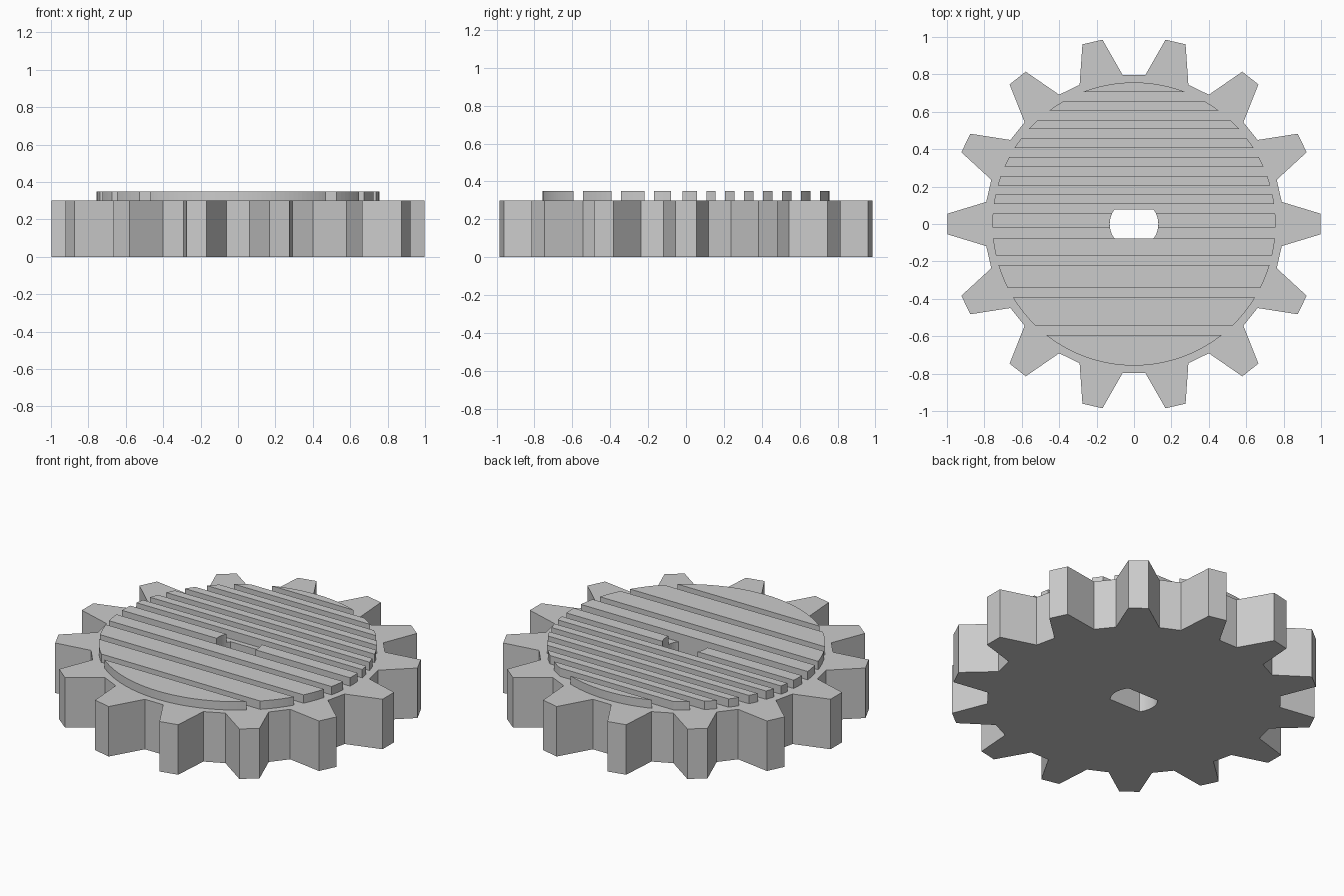
import bpy, bmesh
from math import sin, cos, pi, sqrt, asin, atan2

cube = bpy.data.objects.get("Cube")
if cube:
    bpy.data.objects.remove(cube)

# One plain grey for the whole wheel
grey = bpy.data.materials.new("plain_grey")
grey.use_nodes = True
colour = (0.6, 0.6, 0.6, 1)
grey.diffuse_color = colour
grey.node_tree.nodes["Principled BSDF"].inputs["Base Color"].default_value = colour

TEETH = 14
PLATE_TOP = 0.3
RIDGE_TOP = 0.35
RIDGE_RADIUS = 0.757
BORE_RADIUS = 0.13
BORE_FLAT = 0.078


def slab(name, loops, z0, z1):
    """Extrude a flat outline, with optional holes, from z0 to z1."""
    bm = bmesh.new()
    edges = []
    for loop in loops:
        vs = [bm.verts.new((x, y, z0)) for x, y in loop]
        edges += [bm.edges.new((a, b)) for a, b in zip(vs, vs[1:] + vs[:1])]
    bmesh.ops.triangle_fill(bm, use_beauty=True, edges=edges)
    top = bmesh.ops.extrude_face_region(bm, geom=bm.faces[:], use_keep_orig=True)["geom"]
    moved = [g for g in top if isinstance(g, bmesh.types.BMVert)]
    bmesh.ops.translate(bm, verts=moved, vec=(0, 0, z1 - z0))
    bmesh.ops.recalc_face_normals(bm, faces=bm.faces[:])
    mesh = bpy.data.meshes.new(name)
    bm.to_mesh(mesh)
    bm.free()
    mesh.materials.append(grey)
    obj = bpy.data.objects.new(name, mesh)
    bpy.context.collection.objects.link(obj)
    return obj


def side_arc(radius, low, high, steps):
    """Points up the +x side of a circle between two heights."""
    a, b = (asin(max(-1, min(1, y / radius))) for y in (low, high))
    angles = [a + (b - a) * i / steps for i in range(steps + 1)]
    return [(radius * cos(t), radius * sin(t)) for t in angles]


def mirrored(points):
    return [(-x, y) for x, y in reversed(points)]


def clean(points):
    """Drop repeated points where an arc closes on the axis."""
    return [p for p, q in zip(points, points[1:] + points[:1])
            if abs(p[0] - q[0]) + abs(p[1] - q[1]) > 0.0001]


# Toothed plate with a double-flat bore
outline = []
for i in range(TEETH):
    c, s = cos(2 * pi * i / TEETH), sin(2 * pi * i / TEETH)
    for r, t in ((0.79, -0.118), (0.998, -0.055), (0.998, 0.055), (0.79, 0.118)):
        outline.append((r * c - t * s, r * s + t * c))
bore_side = side_arc(BORE_RADIUS, -BORE_FLAT, BORE_FLAT, 12)
slab("gear_plate", [outline, bore_side + mirrored(bore_side)], 0, PLATE_TOP)

# Ridges across the top, growing wider towards the front
widths = [0.05] * 7 + [0.075, 0.1, 0.125, 0.15, 0.16]
high = RIDGE_RADIUS
for i, width in enumerate(widths):
    low = max(high - width, -RIDGE_RADIUS)
    if i == len(widths) - 1:
        low = -RIDGE_RADIUS
    steps = 20 if i in (0, len(widths) - 1) else 6
    side = side_arc(RIDGE_RADIUS, low, high, steps)
    if low > -BORE_FLAT and high < BORE_FLAT:
        # The ridge over the bore is split in two
        half = side + side_arc(BORE_RADIUS, low, high, 6)[::-1]
        slab("ridge_left_half", [half], PLATE_TOP, RIDGE_TOP)
        slab("ridge_right_half", [mirrored(half)], PLATE_TOP, RIDGE_TOP)
    else:
        if high > -BORE_FLAT and low < -BORE_FLAT:
            side = side_arc(RIDGE_RADIUS, low, -BORE_FLAT, steps)
        slab(f"ridge_{i + 1}", [clean(side + mirrored(side))], PLATE_TOP, RIDGE_TOP)
    high = low - 0.05
